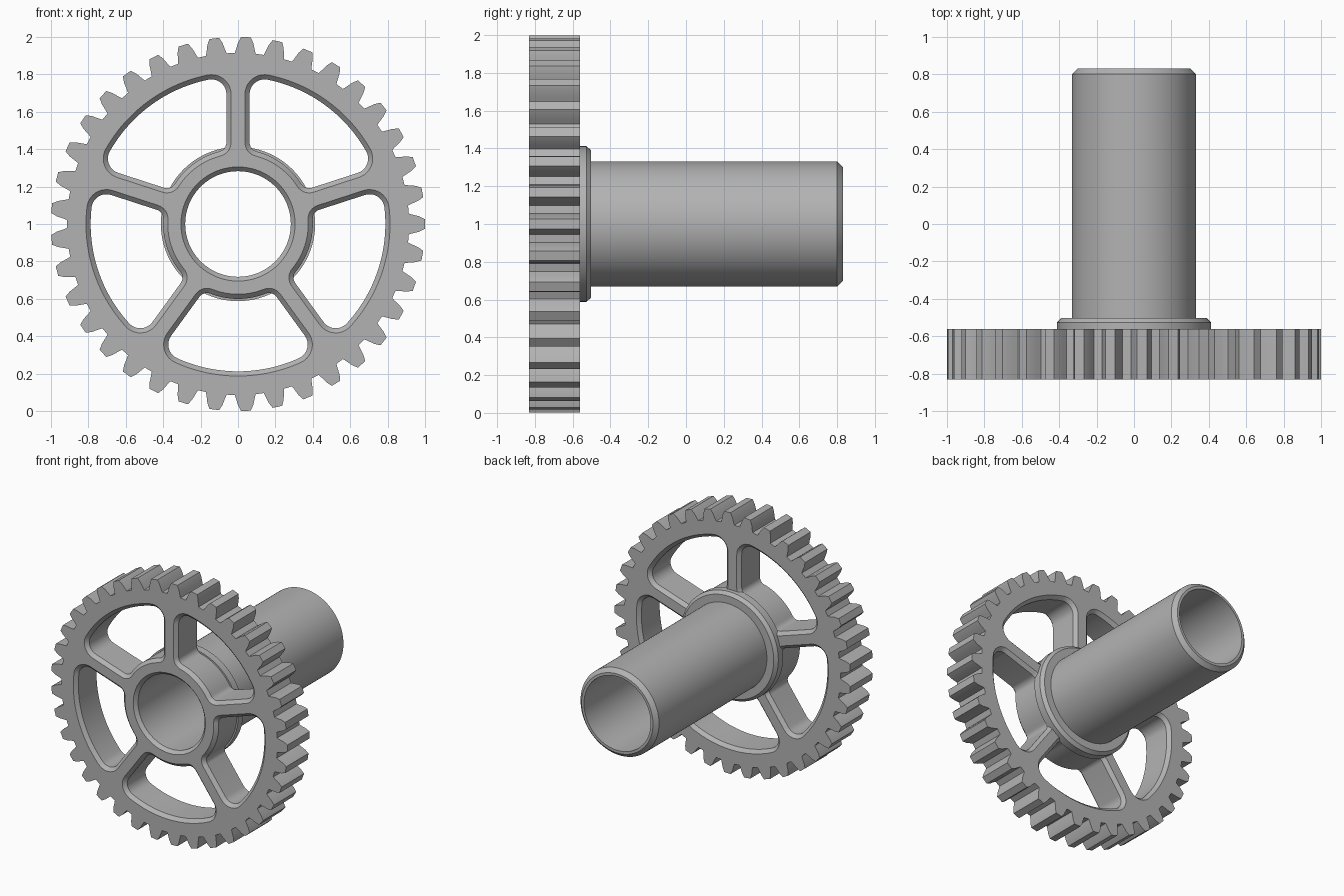
import bpy, bmesh
from math import sin, cos, asin, radians, tau, pi

cube = bpy.data.objects.get("Cube")
if cube:
    bpy.data.objects.remove(cube, do_unlink=True)

TEETH, SPOKES = 37, 5
FRONT, BACK = -0.83, -0.56      # gear faces
CHAMFER = 0.025

steel = bpy.data.materials.new("grey_steel")
steel.use_nodes = True
steel.diffuse_color = (0.45, 0.45, 0.45, 1)
steel.node_tree.nodes["Principled BSDF"].inputs["Base Color"].default_value = (0.45, 0.45, 0.45, 1)


def finish(bm, name):
    bmesh.ops.recalc_face_normals(bm, faces=bm.faces)
    mesh = bpy.data.meshes.new(name)
    bm.to_mesh(mesh)
    bm.free()
    mesh.materials.append(steel)
    obj = bpy.data.objects.new(name, mesh)
    bpy.context.collection.objects.link(obj)
    bpy.ops.object.select_all(action='DESELECT')
    obj.select_set(True)
    bpy.context.view_layer.objects.active = obj
    bpy.ops.object.shade_smooth_by_angle(angle=radians(25))


def arc(radius, start, end, steps, centre=(0, 0)):
    return [(centre[0] + radius * cos(start + (end - start) * i / steps),
             centre[1] + radius * sin(start + (end - start) * i / steps))
            for i in range(steps + 1)]


def rotate(points, a):
    return [(x * cos(a) - y * sin(a), x * sin(a) + y * cos(a)) for x, y in points]


def circle(radius, steps=96):
    return arc(radius, 0, tau, steps)[:-1]


def gear_outline():
    # one tooth: root, flank and tip points, mirrored about its axis
    half = [(0.912, -0.056), (0.932, -0.05), (0.968, -0.041), (0.999, -0.026)]
    tooth = half + [(r, -w) for r, w in reversed(half)]
    return [p for k in range(TEETH) for p in rotate(tooth, tau * k / TEETH)]


def window_outline(grow):
    # rounded window between two spokes, grown outwards for the chamfer
    spoke, rim, hub, f_rim, f_hub = 0.062, 0.787, 0.40, 0.08, 0.05
    side = pi / SPOKES
    d1, d2 = rim - f_rim, hub + f_hub
    t1 = side - asin((spoke + f_rim) / d1)
    t2 = side - asin((spoke + f_hub) / d2)
    half = arc(rim + grow, 0, t1, 12)
    half += arc(f_rim + grow, t1, side + pi / 2, 10, (d1 * cos(t1), d1 * sin(t1)))[1:]
    half += arc(f_hub + grow, side + pi / 2, t2 + pi, 8, (d2 * cos(t2), d2 * sin(t2)))
    half += arc(hub - grow, t2, 0, 8)[1:]
    return half + [(x, -y) for x, y in half[-2:0:-1]]


def add_loop(bm, points, y):
    return [bm.verts.new((x, y, z + 1)) for x, z in points]


def bridge(bm, a, b):
    n = len(a)
    for i in range(n):
        j = (i + 1) % n
        bm.faces.new((a[i], a[j], b[j], b[i]))


def ring_edges(bm, loop):
    return [bm.edges.get((v, loop[i - 1])) for i, v in enumerate(loop)]


# Spoked gear wheel: walls first, then the two flat faces
bm = bmesh.new()
caps = {FRONT: [], BACK: []}
for outline in (gear_outline(), circle(0.305)):
    a, b = add_loop(bm, outline, FRONT), add_loop(bm, outline, BACK)
    bridge(bm, a, b)
    caps[FRONT].append(a)
    caps[BACK].append(b)
for k in range(SPOKES):
    turn = -pi / 2 + tau * k / SPOKES
    wide = rotate(window_outline(CHAMFER), turn)
    narrow = rotate(window_outline(0), turn)
    loops = [add_loop(bm, wide, FRONT), add_loop(bm, narrow, FRONT + CHAMFER),
             add_loop(bm, narrow, BACK - CHAMFER), add_loop(bm, wide, BACK)]
    for a, b in zip(loops, loops[1:]):
        bridge(bm, a, b)
    caps[FRONT].append(loops[0])
    caps[BACK].append(loops[-1])
for y, loops in caps.items():
    edges = [e for loop in loops for e in ring_edges(bm, loop)]
    bmesh.ops.triangle_fill(bm, edges=edges, use_beauty=True, normal=(0, 1, 0))
finish(bm, "gear_wheel")

# Hollow shaft with collar, turned from a closed (radius, y) profile
profile = [(0.305, FRONT), (0.282, FRONT + CHAMFER), (0.282, 0.83), (0.302, 0.83),
           (0.332, 0.8), (0.332, -0.503), (0.39, -0.503), (0.412, -0.527),
           (0.412, BACK - CHAMFER), (0.305, BACK - CHAMFER)]
bm = bmesh.new()
rings = [add_loop(bm, circle(r), y) for r, y in profile]
for i, ring in enumerate(rings):
    bridge(bm, rings[i - 1], ring)
finish(bm, "hollow_shaft")
